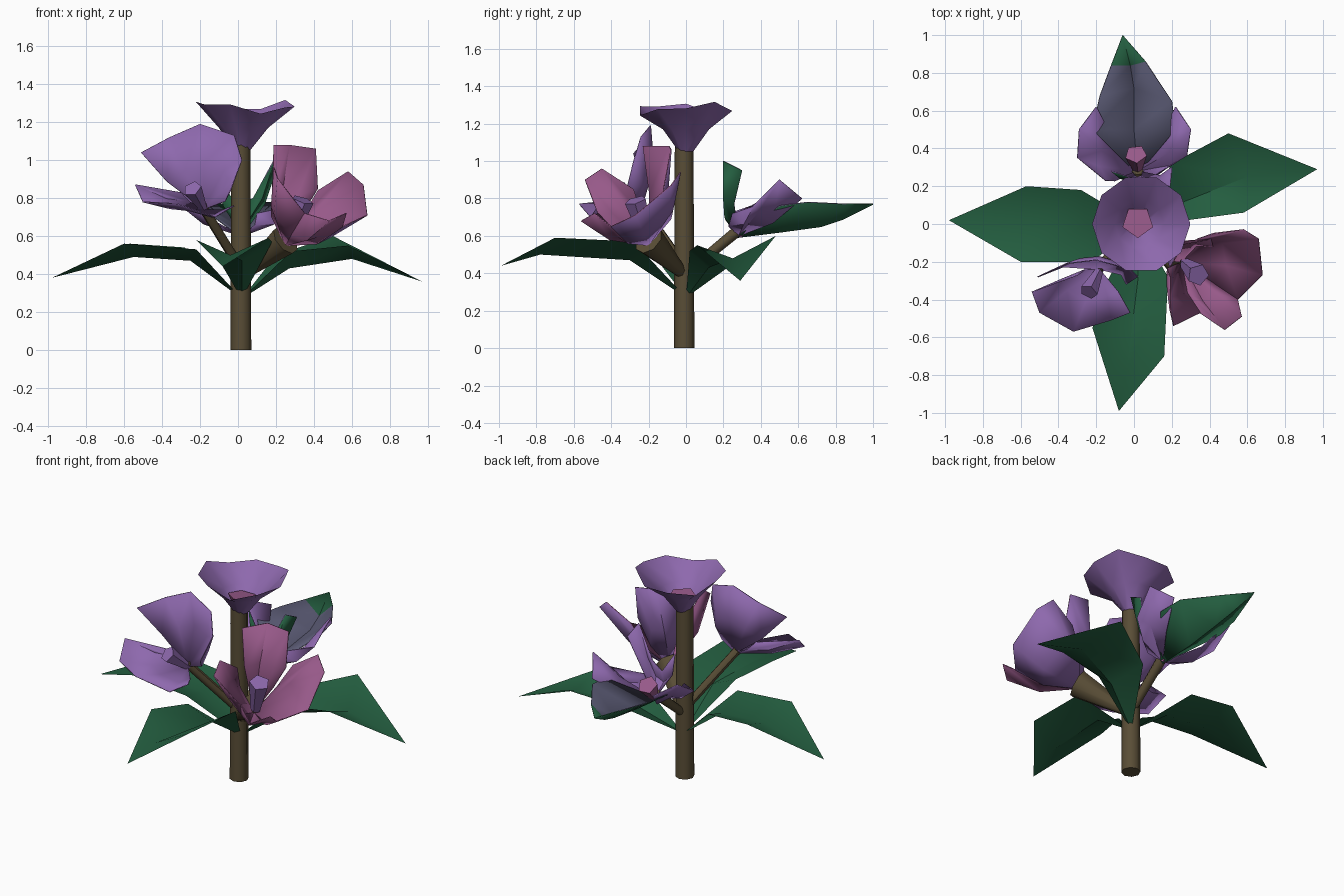
import bpy, bmesh, math
from mathutils import Vector

old = bpy.data.objects.get("Cube")
if old:
    bpy.data.objects.remove(old, do_unlink=True)


def material(name, color):
    mat = bpy.data.materials.new(name)
    mat.use_nodes = True
    mat.diffuse_color = (*color, 1)
    mat.node_tree.nodes["Principled BSDF"].inputs["Base Color"].default_value = (*color, 1)
    return mat


PURPLE = material("petal purple", (0.27, 0.14, 0.42))
PINK = material("petal pink", (0.31, 0.1, 0.25))
GREEN = material("leaf green", (0.017, 0.11, 0.05))
BROWN = material("stem brown", (0.1, 0.075, 0.037))
MUTED = material("muted mauve", (0.1, 0.1, 0.17))


def finish(name, bm, mats):
    mesh = bpy.data.meshes.new(name)
    bm.to_mesh(mesh)
    bm.free()
    for mat in mats:
        mesh.materials.append(mat)
    obj = bpy.data.objects.new(name, mesh)
    bpy.context.collection.objects.link(obj)
    bpy.ops.object.select_all(action='DESELECT')
    obj.select_set(True)
    bpy.context.view_layer.objects.active = obj
    bpy.ops.object.shade_smooth_by_angle(angle=math.radians(45))
    return obj


def surface(name, rows, mats, closed=False, axis=None, rule=None):
    """Skin rows of points; a one-point row makes a fan. Two sides when axis is given."""
    bm = bmesh.new()
    rows = [[bm.verts.new(p) for p in row] for row in rows]
    for a, b in zip(rows, rows[1:]):
        n = max(len(a), len(b))
        for i in range(n if closed else n - 1):
            j = (i + 1) % n
            corners = [a[i % len(a)], a[j % len(a)], b[j % len(b)], b[i % len(b)]]
            bm.faces.new(list(dict.fromkeys(corners)))
    bm.normal_update()
    up = Vector(axis or (0, 0, 1))
    if sum(f.normal.dot(up) * f.calc_area() for f in bm.faces) < 0:
        bmesh.ops.reverse_faces(bm, faces=bm.faces[:])
    if rule:
        for f in bm.faces:
            f.material_index = rule(f.calc_center_median())
    obj = finish(name, bm, mats)
    if axis:
        mod = obj.modifiers.new("two sides", 'SOLIDIFY')
        mod.thickness = 0.006
        mod.offset = 0
        mod.material_offset = 1
    return obj


def petal(name, base, rim, axis, inside, outside, bulge=0.04):
    """Cupped petal from a base point to a rim, bulging away from the flower axis."""
    base, direction = Vector(base), Vector(axis).normalized()
    rim = [Vector(p) for p in rim]
    middle = []
    for p in rim:
        arm = p - base
        outward = arm - direction * arm.dot(direction)
        middle.append(base + arm * 0.5 + outward.normalized() * bulge - direction * bulge * 0.5)
    # the inside of a petal faces the axis of its flower
    centre = sum(rim, Vector()) / len(rim) - base
    inward = direction * centre.length - centre + direction * 0.1
    surface(name, [[base], middle, rim], [inside, outside], axis=tuple(inward))


def rod(name, start, end, r1, r2, mat, sides=8):
    start, end = Vector(start), Vector(end)
    line = end - start
    bm = bmesh.new()
    bmesh.ops.create_cone(bm, cap_ends=True, segments=sides, radius1=r1, radius2=r2, depth=line.length)
    bmesh.ops.rotate(bm, verts=bm.verts, matrix=line.to_track_quat('Z', 'Y').to_matrix())
    bmesh.ops.translate(bm, verts=bm.verts, vec=(start + end) / 2)
    return finish(name, bm, [mat])


# Main stem and branches
rod("main_stem", (0.015, -0.01, 0), (0.015, -0.01, 1.08), 0.055, 0.05, BROWN)
rod("left_branch", (0.03, -0.02, 0.4), (0.25, -0.2, 0.58), 0.03, 0.085, BROWN)
rod("right_branch", (0, -0.02, 0.45), (-0.19, -0.24, 0.76), 0.025, 0.025, BROWN)
rod("back_branch", (0.02, 0, 0.4), (0.02, 0.28, 0.63), 0.025, 0.03, BROWN)

# Leaves: root, near row, far row (edge, rib, edge) and tip
leaves = {
    "right_leaf": [[(-0.28, 0.18, 0.54), (-0.25, 0, 0.47), (-0.22, -0.2, 0.53)],
                   [(-0.57, 0.2, 0.56), (-0.55, 0, 0.49), (-0.6, -0.2, 0.56)],
                   [(-0.98, 0.02, 0.38)]],
    "left_leaf": [[(0.2, 0.32, 0.5), (0.27, 0.12, 0.43), (0.28, 0.02, 0.52)],
                  [(0.5, 0.48, 0.6), (0.6, 0.25, 0.48), (0.58, 0.06, 0.55)],
                  [(0.97, 0.29, 0.36)]],
    "front_leaf": [[(0.18, -0.28, 0.57), (0.02, -0.3, 0.47), (-0.14, -0.3, 0.54)],
                   [(0.16, -0.7, 0.59), (-0.04, -0.78, 0.5), (-0.22, -0.55, 0.58)],
                   [(-0.08, -0.99, 0.44)]],
}
for name, rows in leaves.items():
    surface(name, [[(0.02, 0, 0.27)]] + rows, [GREEN])

# Top flower: wavy trumpet with a small pink heart
def ring(r, z, wave, sides=10):
    turns = [math.tau * i / sides for i in range(sides)]
    return [(0.02 + r * 0.07 + r * math.cos(t), r * math.sin(t),
             z + wave * math.sin(2 * t + 0.6) - wave * 0.5 * math.cos(5 * t)) for t in turns]


surface("top_flower", [ring(0.04, 1.05, 0), ring(0.13, 1.17, 0), ring(0.26, 1.28, 0.025)],
        [PURPLE], closed=True)
rod("top_heart", (0.02, 0, 1.06), (0.02, 0.01, 1.15), 0.03, 0.085, PINK, sides=5)

# Left flower: pink inside, purple outside
root, lean = (0.25, -0.2, 0.55), (0.5, -0.35, 0.8)
petal("left_flower_back_petal", root,
      [(0.19, -0.23, 1.08), (0.27, -0.09, 1.08), (0.41, -0.08, 1.06), (0.42, -0.12, 0.85)],
      lean, PINK, PURPLE)
petal("left_flower_side_petal", root,
      [(0.42, -0.05, 0.84), (0.58, -0.03, 0.94), (0.66, -0.08, 0.87), (0.68, -0.27, 0.71),
       (0.55, -0.4, 0.65)], lean, PINK, PURPLE)
petal("left_flower_inner_petal", root,
      [(0.19, -0.28, 0.85), (0.19, -0.45, 0.96), (0.21, -0.54, 0.9), (0.35, -0.47, 0.72)],
      lean, PINK, PINK)
petal("left_flower_front_petal", root,
      [(0.35, -0.47, 0.72), (0.48, -0.56, 0.68), (0.57, -0.49, 0.72), (0.55, -0.4, 0.65)],
      lean, PINK, PINK)
rod("left_flower_heart", (0.27, -0.21, 0.58), (0.34, -0.27, 0.79), 0.03, 0.06, PURPLE, sides=5)

# Right flower: upright hood and low lip
root, lean = (-0.18, -0.24, 0.74), (-0.15, -0.6, 0.6)
petal("right_flower_hood", root,
      [(-0.51, -0.28, 1.04), (-0.36, -0.21, 1.12), (-0.2, -0.19, 1.19), (-0.02, -0.24, 1.13),
       (0.02, -0.28, 1.0), (-0.04, -0.32, 0.84)], lean, PURPLE, PURPLE)
petal("right_flower_lip", root,
      [(-0.3, -0.27, 0.83), (-0.54, -0.36, 0.87), (-0.5, -0.47, 0.78), (-0.32, -0.57, 0.77),
       (-0.12, -0.51, 0.7), (-0.02, -0.47, 0.76)], lean, PURPLE, PURPLE, bulge=0.02)
rod("right_flower_heart", root, (-0.24, -0.36, 0.85), 0.02, 0.05, PURPLE, sides=5)

# Back flower: upright petal, two side petals and a long leafy petal
root, lean = (0.02, 0.28, 0.6), (0, 0.45, 0.8)
petal("back_flower_upright_petal", root,
      [(-0.12, 0.28, 0.92), (0, 0.24, 0.76), (0.08, 0.22, 0.8), (0.19, 0.2, 1.0), (0.2, 0.3, 0.95)],
      lean, PURPLE, GREEN)
petal("back_flower_right_petal", root,
      [(-0.2, 0.62, 0.8), (-0.29, 0.5, 0.85), (-0.3, 0.35, 0.76), (-0.15, 0.23, 0.72)],
      lean, PURPLE, PURPLE)
petal("back_flower_left_petal", root,
      [(0.22, 0.62, 0.8), (0.3, 0.5, 0.9), (0.28, 0.36, 0.76), (0.1, 0.25, 0.72)],
      lean, PURPLE, PURPLE)
surface("back_flower_long_petal",
        [[(0.02, 0.26, 0.59)],
         [(-0.22, 0.5, 0.77), (0, 0.5, 0.62), (0.22, 0.5, 0.76)],
         [(-0.18, 0.68, 0.77), (0, 0.72, 0.65), (0.2, 0.65, 0.78)],
         [(-0.12, 0.84, 0.77), (-0.02, 0.84, 0.69), (0.06, 0.86, 0.77)],
         [(-0.06, 1.0, 0.77)]],
        [MUTED, GREEN, GREEN, GREEN], axis=(0, 0, 1), rule=lambda c: 2 if c.y > 0.85 else 0)
rod("back_flower_heart", root, (0.01, 0.37, 0.72), 0.02, 0.06, PINK, sides=5)
